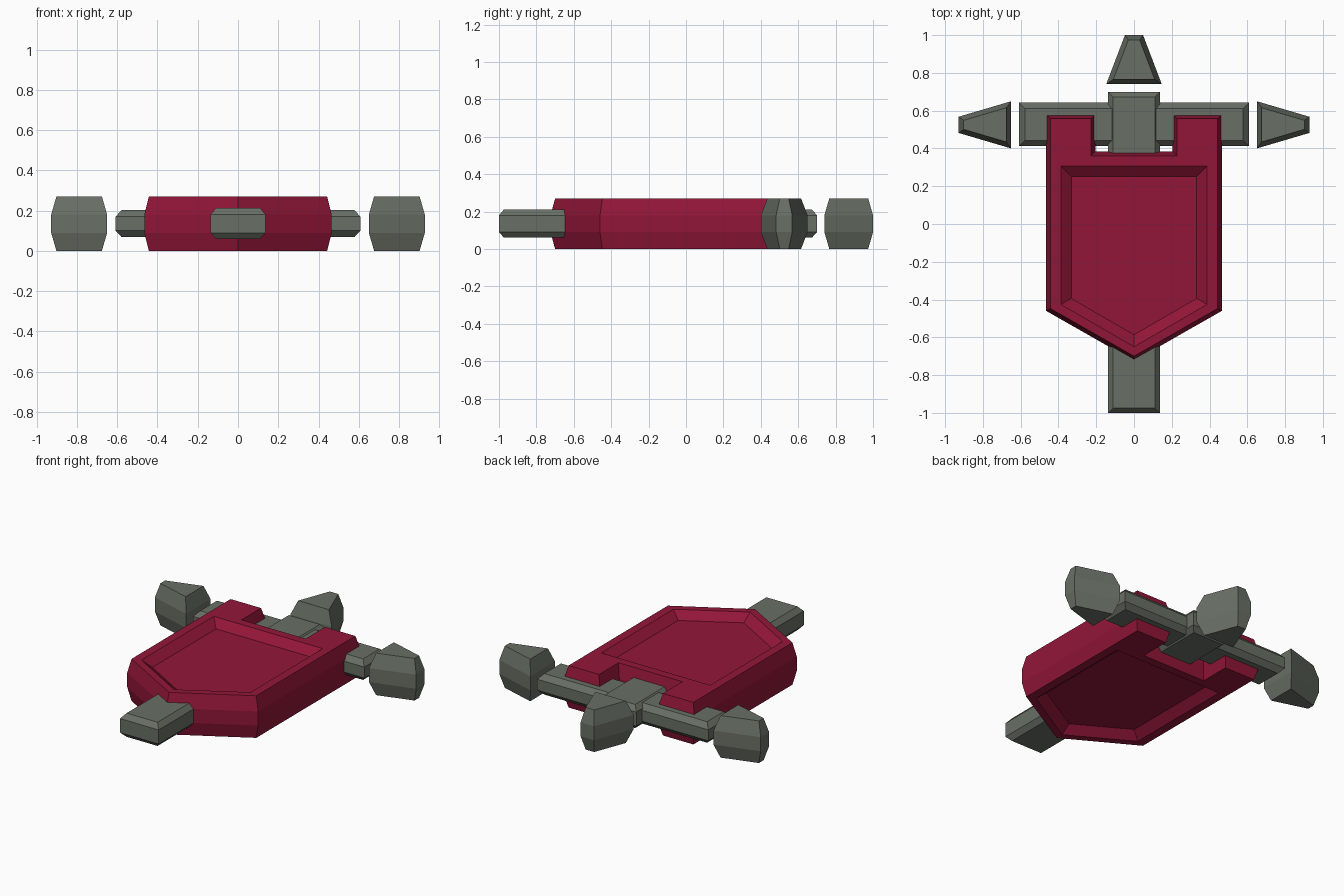
import bpy, bmesh
from mathutils import Vector

if "Cube" in bpy.data.objects:
    bpy.data.objects.remove(bpy.data.objects["Cube"])


def material(name, color):
    m = bpy.data.materials.new(name)
    m.diffuse_color = (*color, 1)
    m.use_nodes = True
    m.node_tree.nodes["Principled BSDF"].inputs["Base Color"].default_value = m.diffuse_color
    return m


metal = material("metal", (0.14, 0.16, 0.13))
cloth = material("red_cloth", (0.29, 0.008, 0.04))


def offset(outline, d):
    """Mitred inward offset of a counter-clockwise outline."""
    pts, out = [Vector(p) for p in outline], []
    for i, p in enumerate(pts):
        a = (p - pts[i - 1]).normalized()
        b = (pts[(i + 1) % len(pts)] - p).normalized()
        na, nb = Vector((-a.y, a.x)), Vector((-b.y, b.x))
        out.append(p + (na + nb) * (d / (1 + na.dot(nb))))
    return out


def slab(name, outline, levels, mat):
    """Stack inset copies of an outline; levels are (z, inset) from bottom up."""
    bm = bmesh.new()
    loops = [[bm.verts.new((p.x, p.y, z)) for p in offset(outline, d)] for z, d in levels]
    n = len(outline)
    for lo, hi in zip(loops, loops[1:]):
        for i in range(n):
            j = (i + 1) % n
            bm.faces.new((lo[i], lo[j], hi[j], hi[i]))
    bm.faces.new(loops[0][::-1])
    bm.faces.new(loops[-1])
    bmesh.ops.recalc_face_normals(bm, faces=bm.faces)
    me = bpy.data.meshes.new(name)
    bm.to_mesh(me)
    bm.free()
    ob = bpy.data.objects.new(name, me)
    bpy.context.collection.objects.link(ob)
    me.materials.append(mat)
    return ob


def mirrored(half):
    return half + [(-x, y) for x, y in reversed(half) if x != 0]


def rect(x, y0, y1):
    return [(-x, y0), (x, y0), (x, y1), (-x, y1)]


THICK = [(0, 0.026), (0.09, 0), (0.18, 0), (0.27, 0.026)]

# banner with two hanging tabs
banner = slab("banner", mirrored([(0, -0.725), (0.465, -0.46), (0.465, 0.58),
                                  (0.205, 0.58), (0.205, 0.383)]),
              [(z, d * 0.85) for z, d in THICK], cloth)

# sloped recess on both faces of the banner
panel = mirrored([(0, -0.65), (0.387, -0.426), (0.387, 0.307)])
for levels in ([(0.225, 0.055), (0.315, -0.055)], [(-0.045, -0.055), (0.045, 0.055)]):
    cutter = slab("recess_cutter", panel, levels, cloth)
    cutter.hide_render = True
    mod = banner.modifiers.new("recess", "BOOLEAN")
    mod.operation, mod.solver, mod.object = "DIFFERENCE", "EXACT", cutter
    bpy.context.view_layer.objects.active = banner
    bpy.ops.object.modifier_apply(modifier=mod.name)
    bpy.data.objects.remove(cutter)

# pole and crossbar
slab("pole", rect(0.137, -1, 0.70),
     [(0.06, 0.027), (0.09, 0), (0.18, 0), (0.212, 0.027)], metal)
slab("crossbar", rect(0.608, 0.413, 0.642),
     [(0.068, 0.03), (0.1, 0), (0.17, 0), (0.203, 0.03)], metal)

# tapered finials at the three ends
slab("top_finial", [(-0.147, 0.74), (0.147, 0.74), (0.048, 1), (-0.048, 1)], THICK, metal)
right = [(0.65, 0.4), (0.928, 0.482), (0.928, 0.568), (0.65, 0.65)]
slab("right_finial", right, THICK, metal)
slab("left_finial", [(-x, y) for x, y in reversed(right)], THICK, metal)
